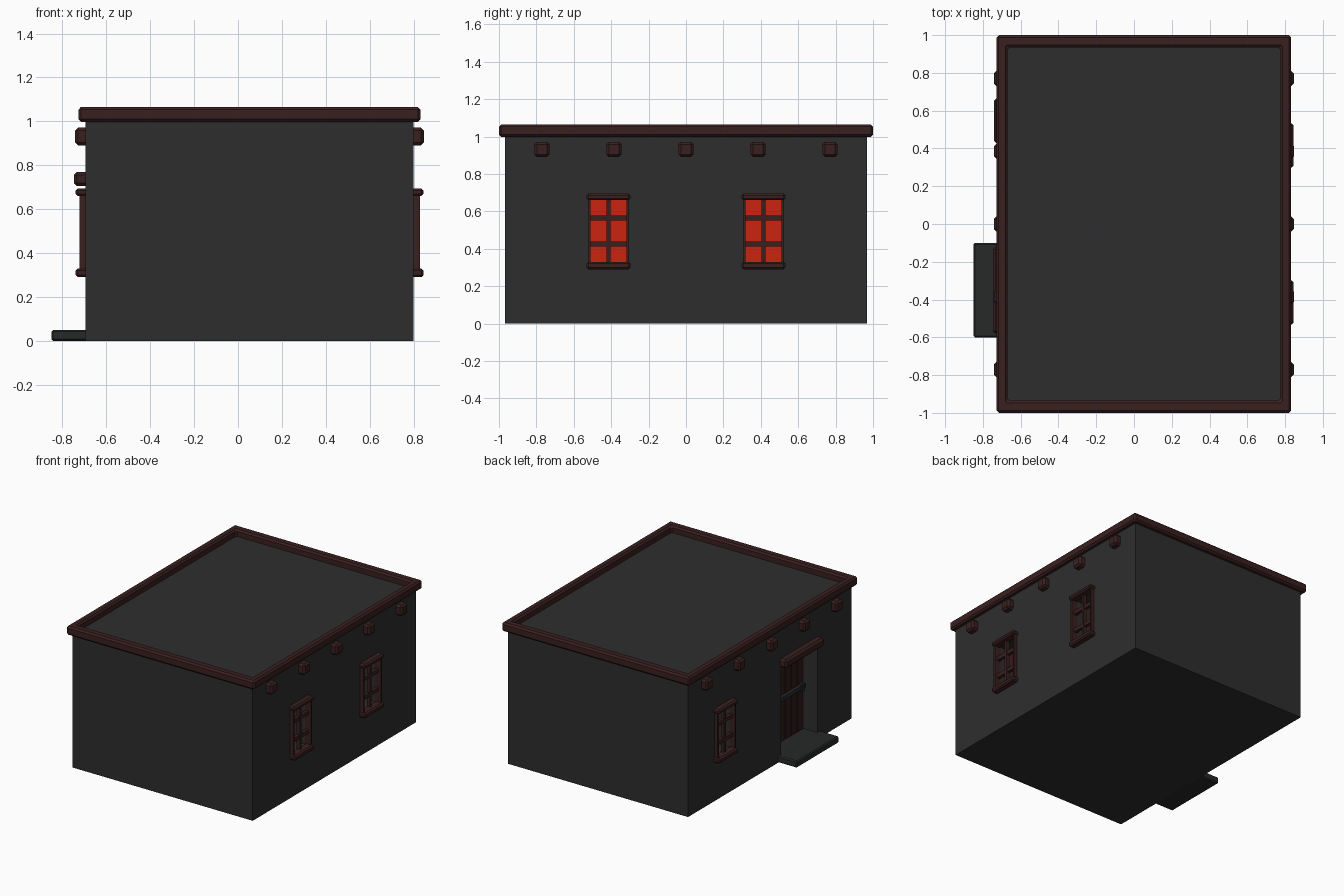
import bpy

cube = bpy.data.objects.get("Cube")
if cube:
    bpy.data.objects.remove(cube)


def material(name, rgb):
    m = bpy.data.materials.new(name)
    m.use_nodes = True
    m.diffuse_color = (*rgb, 1)
    m.node_tree.nodes["Principled BSDF"].inputs["Base Color"].default_value = (*rgb, 1)
    return m


PLASTER = material("dark plaster", (0.027, 0.027, 0.027))
TIMBER = material("red brown timber", (0.042, 0.014, 0.014))
DOOR = material("dark door wood", (0.032, 0.011, 0.010))
STONE = material("step stone", (0.020, 0.022, 0.022))
GLASS = material("red glass", (0.60, 0.018, 0.005))


def box(name, x, y, z, mat, bevel=0.0):
    """Box from (min, max) ranges, with an optional chamfer."""
    bpy.ops.mesh.primitive_cube_add(size=1)
    ob = bpy.context.object
    ob.name = name
    spans = [sorted(r) for r in (x, y, z)]
    for v in ob.data.vertices:
        v.co = [hi if c > 0 else lo for c, (lo, hi) in zip(v.co, spans)]
    ob.data.materials.append(mat)
    if bevel:
        mod = ob.modifiers.new("chamfer", "BEVEL")
        mod.width = bevel
        mod.segments = 1
    return ob


def cut(target, x, y, z):
    """Cut a box-shaped recess out of the target."""
    cutter = box("cutter", x, y, z, PLASTER)
    cutter.hide_render = True
    mod = target.modifiers.new("recess", "BOOLEAN")
    mod.operation = "DIFFERENCE"
    mod.solver = "EXACT"
    mod.object = cutter
    bpy.context.view_layer.objects.active = target
    bpy.ops.object.modifier_apply(modifier=mod.name)
    bpy.data.objects.remove(cutter)


LEFT, RIGHT = 0.80, -0.695   # wall planes
DEPTH = 0.14                 # window recess
walls = box("walls", (RIGHT, LEFT), (-0.968, 0.968), (0, 1.0), PLASTER)


def window(name, wall, side, cy):
    def part(label, out, y, z, mat=TIMBER, bevel=0.0):
        box(f"{name}_{label}", (wall + side * out[0], wall + side * out[1]),
            (cy + y[0], cy + y[1]), z, mat, bevel)

    cut(walls, (wall - side * DEPTH, wall + side * 0.1), (cy - 0.1, cy + 0.1), (0.32, 0.67))
    part("glass", (-DEPTH - 0.002, -DEPTH + 0.005), (-0.1, 0.1), (0.32, 0.67), GLASS)
    # surround
    for s, label in ((-1, "front_jamb"), (1, "back_jamb")):
        part(label, (-0.02, 0.028), (s * 0.096, s * 0.110), (0.32, 0.67))
    part("sill", (-0.02, 0.045), (-0.117, 0.117), (0.29, 0.33), bevel=0.01)
    part("lintel", (-0.02, 0.045), (-0.117, 0.117), (0.66, 0.695), bevel=0.01)
    # glazing bars
    part("mullion", (-0.015, 0.012), (-0.01, 0.01), (0.32, 0.67))
    for z, label in ((0.425, "lower_bar"), (0.565, "upper_bar")):
        part(label, (-0.015, 0.010), (-0.097, 0.097), (z - 0.014, z + 0.014))


window("left_front_window", LEFT, 1, -0.415)
window("left_back_window", LEFT, 1, 0.415)
window("right_back_window", RIGHT, -1, 0.547)

# doorway with planks, crossbar, lintel and step
DY0, DY1 = -0.565, -0.135
DOOR_X = RIGHT + 0.117
cut(walls, (RIGHT - 0.1, DOOR_X + 0.02), (DY0, DY1), (0.03, 0.73))
PLANKS = 6
w = (DY1 - DY0) / PLANKS
for i in range(PLANKS):
    y = DY0 + i * w
    box(f"door_plank_{i + 1}", (DOOR_X, DOOR_X + 0.025), (y, y + w), (0.04, 0.73), DOOR, 0.005)
box("door_crossbar", (DOOR_X - 0.025, DOOR_X), (DY0 + 0.01, DY1 - 0.01), (0.365, 0.395), STONE)
for y, label in ((DY0 + 0.045, "front"), (DY1 - 0.045, "back")):
    box(f"door_{label}_bracket", (DOOR_X - 0.035, DOOR_X), (y - 0.012, y + 0.012),
        (0.35, 0.41), STONE)
box("door_lintel", (RIGHT - 0.052, RIGHT + 0.03), (-0.58, -0.12), (0.705, 0.77), TIMBER, 0.014)
box("door_floor", (RIGHT - 0.01, DOOR_X + 0.01), (DY0, DY1), (0.02, 0.048), STONE)
box("door_step", (-0.85, RIGHT + 0.01), (-0.60, -0.10), (0, 0.05), STONE, 0.008)

# beam ends along both long walls
for wall, side, label in ((LEFT, 1, "left"), (RIGHT, -1, "right")):
    for i in range(5):
        y = (i - 2) * 0.385
        box(f"{label}_beam_end_{i + 1}", (wall - side * 0.03, wall + side * 0.047),
            (y - 0.04, y + 0.04), (0.89, 0.972), TIMBER, 0.014)

# parapet rim around the flat roof
rim = box("parapet", (-0.727, 0.832), (-1, 1), (0.998, 1.065), TIMBER)
cut(rim, (-0.67, 0.775), (-0.935, 0.935), (0.9, 1.2))
rim_bevel = rim.modifiers.new("chamfer", "BEVEL")
rim_bevel.width = 0.012
rim_bevel.segments = 1
box("roof", (-0.68, 0.785), (-0.945, 0.945), (0.99, 1.015), PLASTER)
